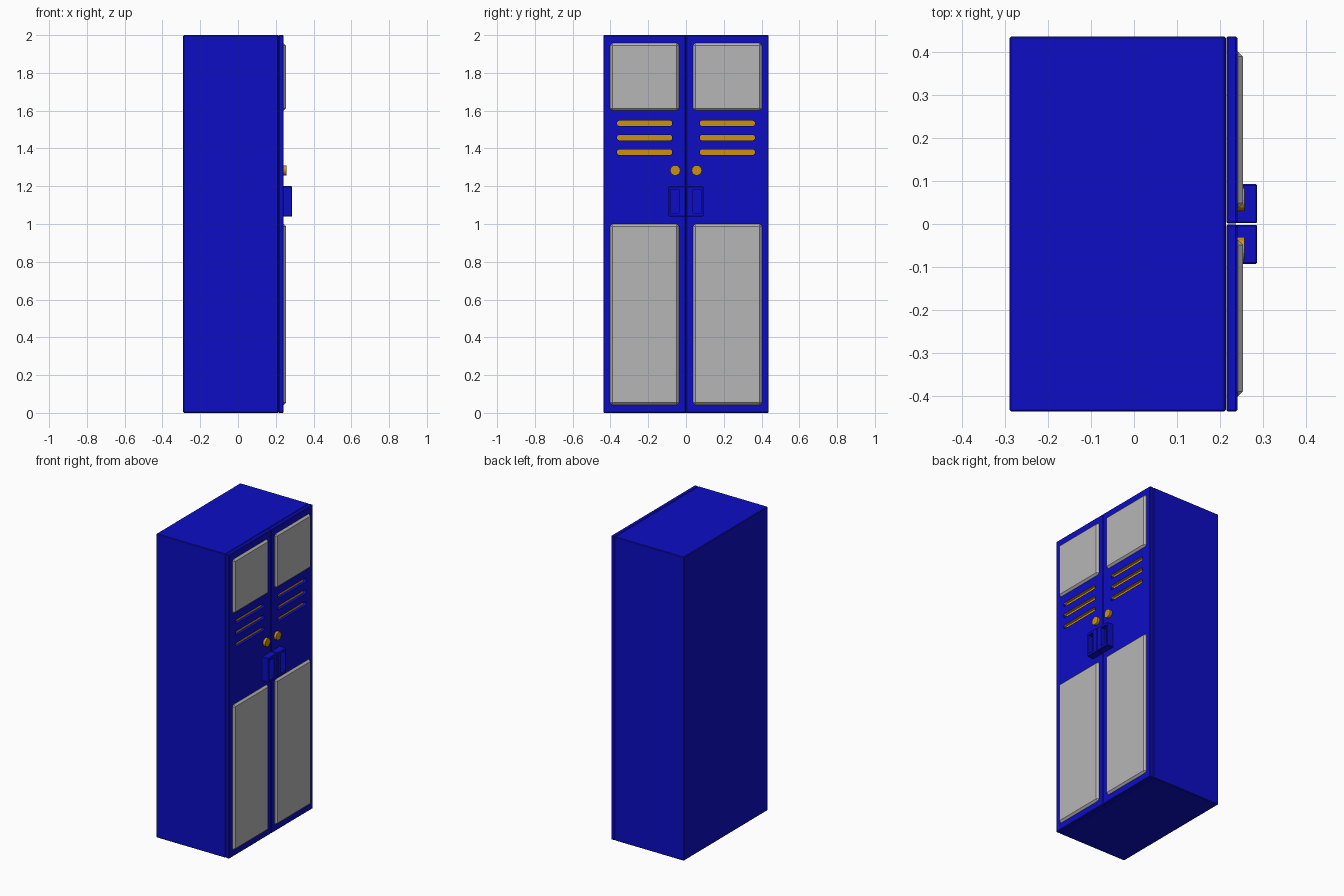
import bpy, bmesh
from math import pi
from mathutils import Matrix, Vector

default = bpy.data.objects.get("Cube")
if default:
    bpy.data.objects.remove(default)


def material(name, rgb):
    m = bpy.data.materials.new(name)
    m.use_nodes = True
    m.diffuse_color = (*rgb, 1)
    m.node_tree.nodes["Principled BSDF"].inputs["Base Color"].default_value = (*rgb, 1)
    return m


BLUE = material("blue paint", (0.004, 0.004, 0.56))
GREY = material("grey panel", (0.47, 0.47, 0.47))
GOLD = material("gold metal", (0.6, 0.29, 0.004))


def finish(name, bm, *mats):
    mesh = bpy.data.meshes.new(name)
    bm.to_mesh(mesh)
    bm.free()
    for m in mats:
        mesh.materials.append(m)
    obj = bpy.data.objects.new(name, mesh)
    bpy.context.collection.objects.link(obj)
    return obj


def box(name, lo, hi, mats, bevel=0.0, along_x=False):
    """Box between two corners; along_x bevels only the edges running along x."""
    lo, hi = Vector(lo), Vector(hi)
    bm = bmesh.new()
    bmesh.ops.create_cube(bm, size=1)
    bmesh.ops.scale(bm, vec=hi - lo, verts=bm.verts)
    bmesh.ops.translate(bm, vec=(lo + hi) / 2, verts=bm.verts)
    if bevel:
        edges = [e for e in bm.edges if not along_x
                 or abs(e.verts[0].co.x - e.verts[1].co.x) > 1e-4]
        bmesh.ops.bevel(bm, geom=edges, offset=bevel, segments=3 if along_x else 1,
                        profile=0.5, affect='EDGES')
    return finish(name, bm, *mats)


def cut(obj, cutter):
    """Subtract the cutter, bake the result and discard the cutter."""
    cutter.hide_render = True
    mod = obj.modifiers.new("cut", 'BOOLEAN')
    mod.operation, mod.solver, mod.object = 'DIFFERENCE', 'EXACT', cutter
    graph = bpy.context.evaluated_depsgraph_get()
    mesh = bpy.data.meshes.new_from_object(obj.evaluated_get(graph))
    obj.modifiers.clear()
    obj.data = mesh
    bpy.data.objects.remove(cutter)


def span(s, a, b):
    return sorted((s * a, s * b))


# Cabinet body
box("cabinet_body", (-0.29, -0.437, 0), (0.214, 0.437, 2), [BLUE], 0.004)

for side, s in (("left", 1), ("right", -1)):
    # Door
    y0, y1 = span(s, 0.001, 0.437)
    door = box(side + "_door", (0.215, y0, 0), (0.241, y1, 2), [BLUE, GOLD], 0.004)

    # Recessed vents with gold backs and ceilings
    y0, y1 = span(s, 0.073, 0.365)
    for z in (1.533, 1.457, 1.38):
        slot = box("vent_cutter", (0.222, y0, z - 0.014), (0.27, y1, z + 0.014),
                   [BLUE, GOLD], 0.011, True)
        for f in slot.data.polygons:
            f.material_index = int(f.normal.z > 0.3 or f.normal.x < -0.5)
        cut(door, slot)

    # Raised panels
    y0, y1 = span(s, 0.037, 0.402)
    for part, z0, z1 in (("upper", 1.6, 1.957), ("lower", 0.042, 1.0)):
        box(f"{side}_{part}_panel", (0.226, y0, z0), (0.254, y1, z1), [GREY], 0.012)

    # Round lock
    bm = bmesh.new()
    bmesh.ops.create_cone(bm, cap_ends=True, segments=16, radius1=0.027, radius2=0.027,
                          depth=0.025, matrix=Matrix.Translation((0.2445, s * 0.057, 1.284))
                          @ Matrix.Rotation(pi / 2, 4, 'Y'))
    finish(side + "_lock", bm, GOLD)

    # Handle block with finger recess
    y0, y1 = span(s, 0.002, 0.093)
    handle = box(side + "_handle", (0.236, y0, 1.04), (0.287, y1, 1.2), [BLUE], 0.003)
    y0, y1 = span(s, 0.037, 0.083)
    cut(handle, box("recess_cutter", (0.255, y0, 1.057), (0.3, y1, 1.183), [BLUE]))
